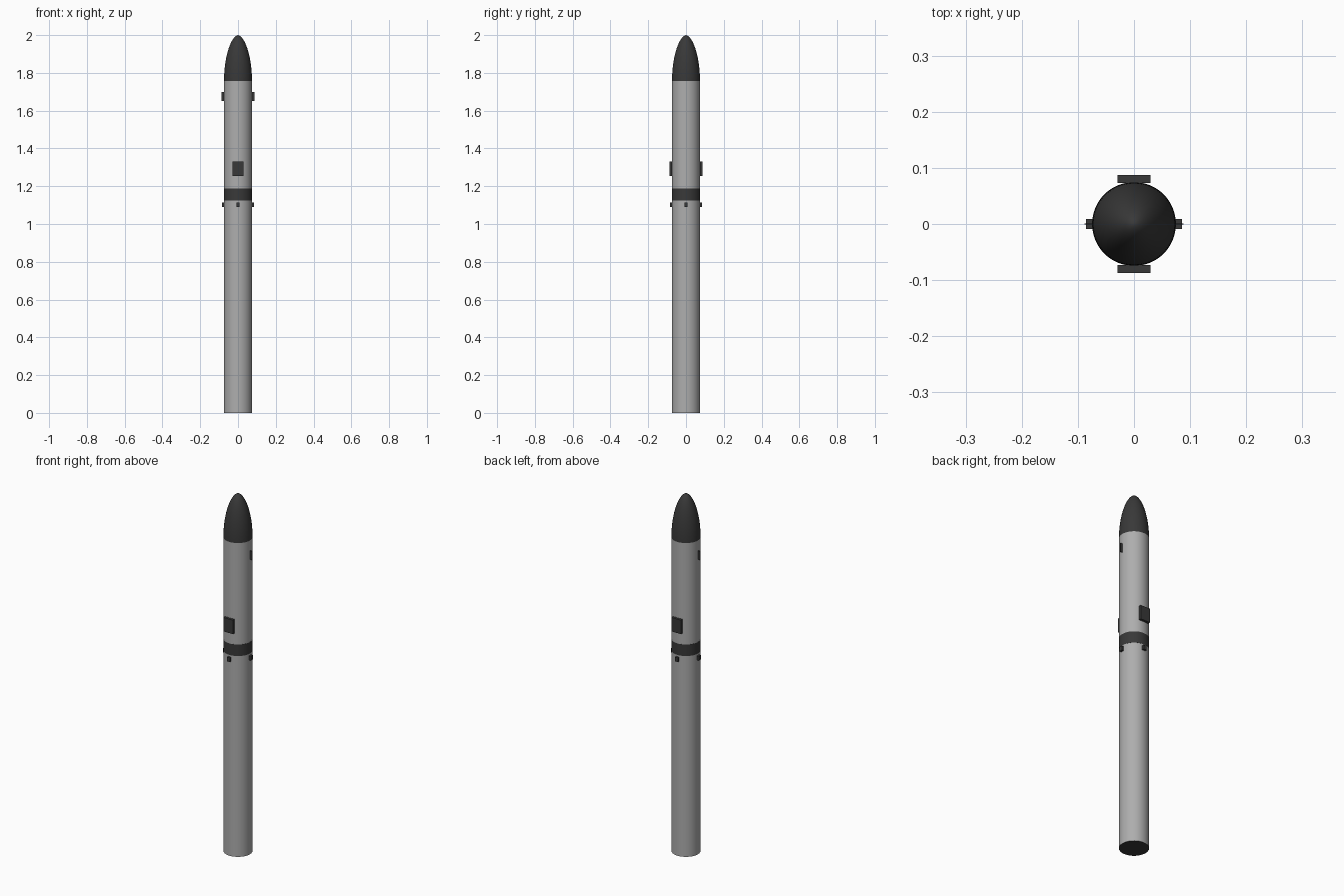
import bpy, bmesh, math
from mathutils import Matrix

if "Cube" in bpy.data.objects:
    bpy.data.objects.remove(bpy.data.objects["Cube"])


def make_material(name, level):
    mat = bpy.data.materials.new(name)
    mat.use_nodes = True
    colour = (level, level, level, 1)
    mat.diffuse_color = colour
    mat.node_tree.nodes["Principled BSDF"].inputs["Base Color"].default_value = colour
    return mat


GREY = make_material("light grey paint", 0.42)
DARK = make_material("charcoal", 0.04)
RADIUS, SIDES = 0.074, 64
BODY_TOP, HEIGHT = 1.756, 2.0


def finish(name, bm, *mats):
    bmesh.ops.recalc_face_normals(bm, faces=bm.faces)
    mesh = bpy.data.meshes.new(name)
    bm.to_mesh(mesh)
    bm.free()
    for mat in mats:
        mesh.materials.append(mat)
    obj = bpy.data.objects.new(name, mesh)
    bpy.context.collection.objects.link(obj)
    return obj


def lathe(name, profile, *mats):
    """Spin a list of (radius, z) points; a zero radius closes the end."""
    bm = bmesh.new()
    verts = [bm.verts.new((r, 0, z)) for r, z in profile]
    edges = [bm.edges.new(pair) for pair in zip(verts, verts[1:])]
    bmesh.ops.spin(bm, geom=verts + edges, cent=(0, 0, 0), axis=(0, 0, 1),
                   angle=math.tau, steps=SIDES)
    bmesh.ops.remove_doubles(bm, verts=bm.verts, dist=0.00001)
    obj = finish(name, bm, *mats)
    bpy.ops.object.select_all(action="DESELECT")
    obj.select_set(True)
    bpy.context.view_layer.objects.active = obj
    bpy.ops.object.shade_smooth_by_angle(angle=math.radians(40))
    return obj


def radial_box(name, angle, inner, outer, width, bottom, top):
    """Box standing out from the hull in the given direction."""
    bm = bmesh.new()
    bmesh.ops.create_cube(bm, size=1)
    bmesh.ops.scale(bm, vec=(outer - inner, width, top - bottom), verts=bm.verts)
    bmesh.ops.translate(bm, vec=((inner + outer) / 2, 0, (bottom + top) / 2),
                        verts=bm.verts)
    bmesh.ops.rotate(bm, cent=(0, 0, 0), matrix=Matrix.Rotation(angle, 3, "Z"),
                     verts=bm.verts)
    return finish(name, bm, DARK)


# Hull with a dark underside
hull = lathe("hull", [(0, 0), (RADIUS, 0), (RADIUS, BODY_TOP), (0, BODY_TOP)], GREY, DARK)
for face in hull.data.polygons:
    if face.normal.z < -0.9:
        face.material_index = 1

# Rounded nose cone
nose_points = []
for i in range(25):
    a = math.pi / 2 * i / 24
    nose_points.append((RADIUS * max(math.cos(a), 0) ** 1.15,
                        BODY_TOP + (HEIGHT - BODY_TOP) * math.sin(a)))
nose_points[-1] = (0, HEIGHT)
lathe("nose_cone", nose_points, DARK)

# Dark band between the stages
BAND = RADIUS + 0.0007
lathe("stage_band", [(RADIUS - 0.004, 1.124), (BAND, 1.124),
                     (BAND, 1.188), (RADIUS - 0.004, 1.188)], DARK)

# Folded panels, thin fins and small blocks around the hull
SIDE_ANGLES = {"left": 0, "back": math.pi / 2, "right": math.pi, "front": -math.pi / 2}
for side, angle in SIDE_ANGLES.items():
    radial_box(side + "_block", angle, 0.07, 0.0855, 0.018, 1.09, 1.114)
    if side in ("front", "back"):
        radial_box(side + "_panel", angle, 0.073, 0.087, 0.058, 1.253, 1.331)
    else:
        radial_box(side + "_fin", angle, 0.07, 0.088, 0.002, 1.65, 1.7)
